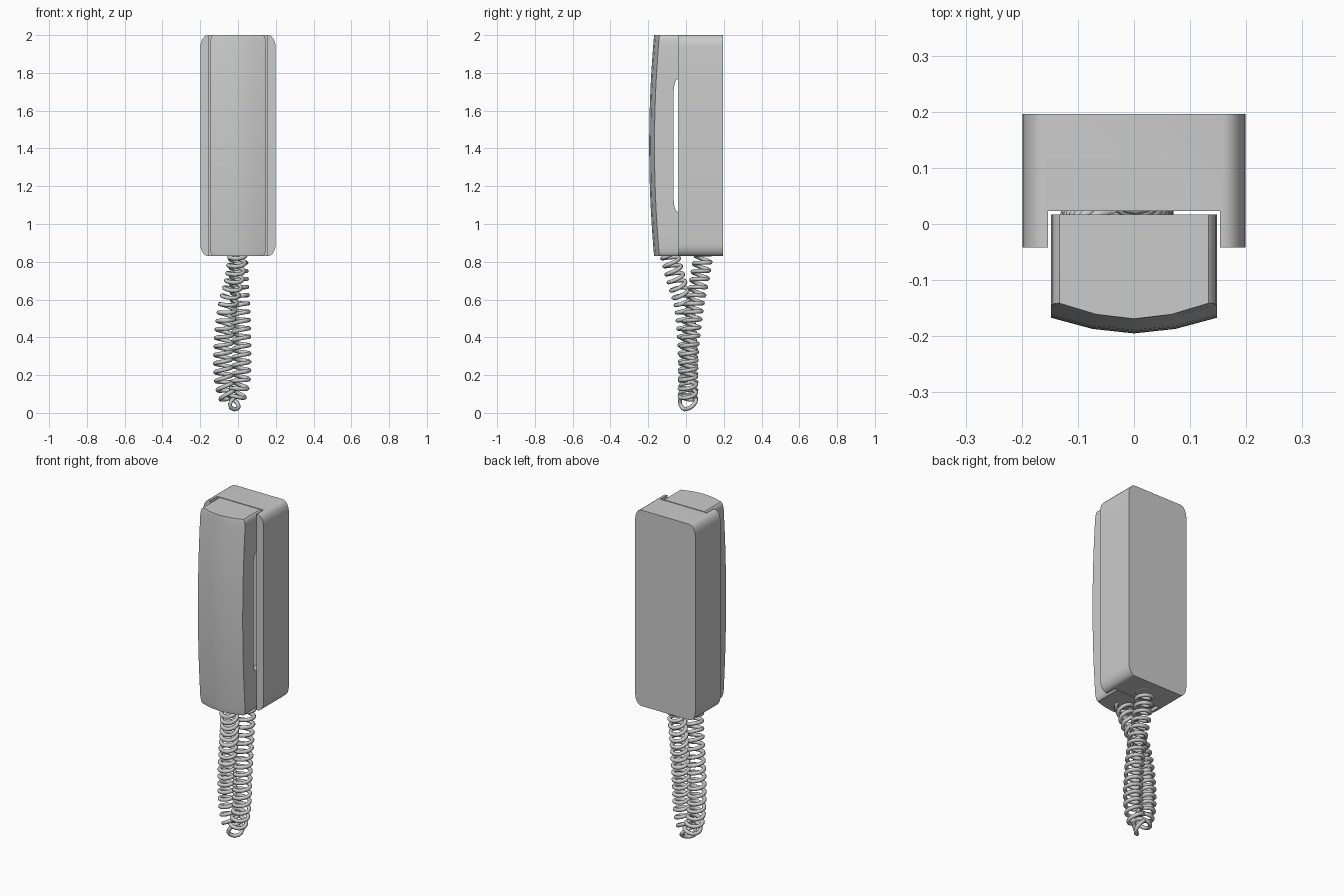
import bpy, bmesh, math
from mathutils import Vector

if "Cube" in bpy.data.objects:
    bpy.data.objects.remove(bpy.data.objects["Cube"])

grey = bpy.data.materials.new("light grey plastic")
grey.diffuse_color = (0.6, 0.6, 0.6, 1)
grey.use_nodes = True
grey.node_tree.nodes["Principled BSDF"].inputs["Base Color"].default_value = grey.diffuse_color

Z0, Z1 = 0.83, 2.0
ZM, ZH = (Z0 + Z1) / 2, (Z1 - Z0) / 2


def loft(name, rings):
    """Skin a list of equal-length closed rings and cap both ends."""
    bm = bmesh.new()
    vs = [[bm.verts.new(p) for p in r] for r in rings]
    n = len(vs[0])
    for a, b in zip(vs, vs[1:]):
        for i in range(n):
            bm.faces.new((a[i], a[(i + 1) % n], b[(i + 1) % n], b[i]))
    bm.faces.new(vs[0])
    bm.faces.new(vs[-1])
    bmesh.ops.recalc_face_normals(bm, faces=bm.faces)
    me = bpy.data.meshes.new(name)
    bm.to_mesh(me)
    bm.free()
    ob = bpy.data.objects.new(name, me)
    bpy.context.collection.objects.link(ob)
    me.materials.append(grey)
    return ob


def activate(ob):
    bpy.ops.object.select_all(action='DESELECT')
    ob.select_set(True)
    bpy.context.view_layer.objects.active = ob


def smooth(ob, deg=30):
    activate(ob)
    bpy.ops.object.shade_smooth_by_angle(angle=math.radians(deg))


# Wall base: rounded block with a full-height channel for the handset
rx, rz = 0.04, 0.065
outline = []
for k, (sx, sz) in enumerate(((1, 1), (-1, 1), (-1, -1), (1, -1))):
    for i in range(7):
        a = math.pi / 2 * (k + i / 6)
        outline.append((sx * (0.199 - rx) + rx * math.cos(a),
                        ZM + sz * (ZH - rz) + rz * math.sin(a)))
base = loft("wall_base", [[(x, y, z) for x, z in outline] for y in (-0.042, 0.196)])
cutter = loft("channel_cutter", [[(-0.153, -0.1, z), (0.153, -0.1, z),
                                  (0.153, 0.023, z), (-0.153, 0.023, z)] for z in (0.7, 2.2)])
cutter.hide_render = True
mod = base.modifiers.new("channel", 'BOOLEAN')
mod.operation, mod.object, mod.solver = 'DIFFERENCE', cutter, 'EXACT'
activate(base)
bpy.ops.object.modifier_apply(modifier=mod.name)
bpy.data.objects.remove(cutter)
smooth(base)

# Handset: bowed, crowned front; deep ear and mouth ends, thin grip between
# (distance from the middle, half width, back y)
half = [(0, 0.148, -0.066), (0.1, 0.148, -0.066), (0.2, 0.148, -0.066),
        (0.28, 0.148, -0.066), (0.32, 0.148, -0.062), (0.345, 0.148, -0.054),
        (0.353, 0.148, -0.042), (0.356, 0.148, 0.017), (0.45, 0.148, 0.017),
        (0.54, 0.148, 0.017), (0.565, 0.145, 0.017), (0.579, 0.140, 0.017),
        (ZH, 0.133, 0.017)]
stations = [(-d, w, b) for d, w, b in reversed(half[1:])] + half
rings = []
for d, w, back in stations:
    side = -0.167 + 0.026 * (d / ZH) ** 2
    rings.append([(f * w, side - c, ZM + d) for f, c in
                  ((-1, 0), (-0.5, 0.020), (0, 0.028), (0.5, 0.020), (1, 0))]
                 + [(w, back, ZM + d), (-w, back, ZM + d)])
smooth(loft("handset", rings))

# Coiled cord: helix wound around a hanging loop from handset to base
path = [Vector(p) for p in (
    (0, -0.09, 0.85), (-0.02, -0.05, 0.70), (-0.055, -0.01, 0.56), (-0.077, 0.008, 0.35),
    (-0.072, 0.012, 0.16), (-0.03, 0.01, 0.057), (0.012, 0.01, 0.16), (0.017, 0.018, 0.35),
    (0.012, 0.042, 0.56), (0.004, 0.07, 0.70), (0, 0.095, 0.85))]
ext = [2 * path[0] - path[1]] + path + [2 * path[-1] - path[-2]]
line = []
for a, b, c, d in zip(ext, ext[1:], ext[2:], ext[3:]):
    for i in range(100):
        t = i / 100
        line.append(0.5 * (2 * b + (c - a) * t + (2 * a - 5 * b + 4 * c - d) * t * t
                           + (3 * b - a - 3 * c + d) * t ** 3))
lengths = [0]
for p, q in zip(line, line[1:]):
    lengths.append(lengths[-1] + (q - p).length)

TURNS, STEPS, R = 37, 16, 0.043
pts, j = [], 0
for i in range(TURNS * STEPS + 1):
    s = lengths[-1] * i / (TURNS * STEPS)
    while j < len(line) - 2 and lengths[j + 1] < s:
        j += 1
    tan = (line[j + 1] - line[j]).normalized()
    pos = line[j] + tan * (s - lengths[j])
    nrm = Vector((0, 1, 0))
    nrm = (nrm - tan * nrm.dot(tan)).normalized()
    ang = 2 * math.pi * i / STEPS
    pts.append(pos + R * (nrm * math.cos(ang) + tan.cross(nrm) * math.sin(ang)))
# keep the coil ends tucked against the undersides
pts = [p for p in pts if p.z < 0.85]
cu = bpy.data.curves.new("coiled_cord", 'CURVE')
cu.dimensions = '3D'
cu.bevel_depth = 0.011
cu.bevel_resolution = 2
cu.use_fill_caps = True
sp = cu.splines.new('POLY')
sp.points.add(len(pts) - 1)
for q, p in zip(sp.points, pts):
    q.co = (*p, 1)
cu.materials.append(grey)
cord = bpy.data.objects.new("coiled_cord", cu)
bpy.context.collection.objects.link(cord)
activate(cord)
bpy.ops.object.convert(target='MESH')
smooth(bpy.context.object, 60)
